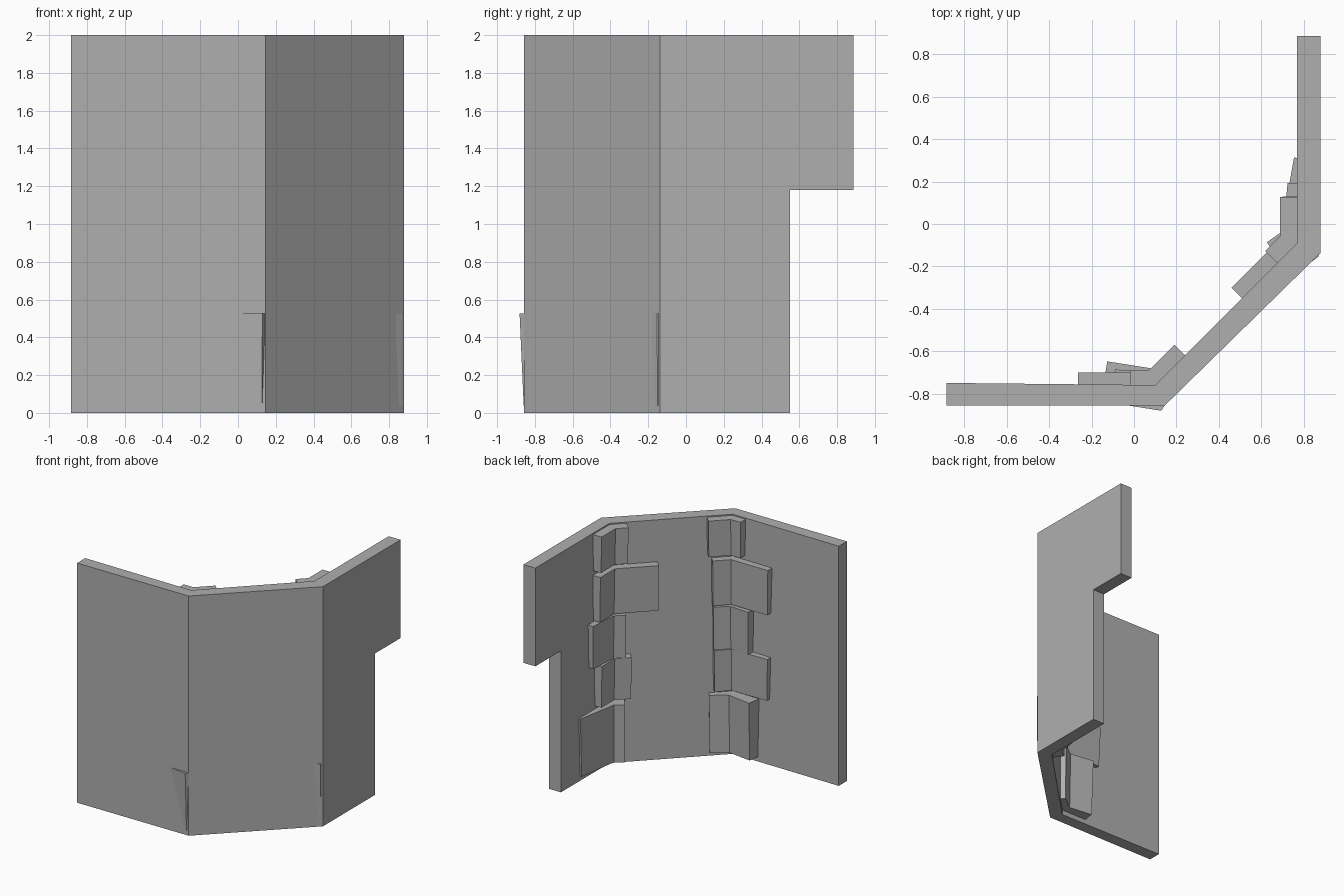
import bpy, bmesh
from math import radians
from mathutils import Vector, Matrix

if "Cube" in bpy.data.objects:
    bpy.data.objects.remove(bpy.data.objects["Cube"])

grey = bpy.data.materials.new("dark_grey")
grey.diffuse_color = (.43, .43, .43, 1)
grey.use_nodes = True
grey.node_tree.nodes["Principled BSDF"].inputs["Base Color"].default_value = grey.diffuse_color


def prism(name, bottom, top, z0, z1):
    """Solid between two matching outlines."""
    bm = bmesh.new()
    lo = [bm.verts.new((p[0], p[1], z0)) for p in bottom]
    hi = [bm.verts.new((p[0], p[1], z1)) for p in top]
    bm.faces.new(lo)
    bm.faces.new(hi)
    n = len(lo)
    for i in range(n):
        j = (i + 1) % n
        bm.faces.new((lo[i], lo[j], hi[j], hi[i]))
    bmesh.ops.recalc_face_normals(bm, faces=bm.faces)
    mesh = bpy.data.meshes.new(name)
    bm.to_mesh(mesh)
    bm.free()
    mesh.materials.append(grey)
    ob = bpy.data.objects.new(name, mesh)
    bpy.context.collection.objects.link(ob)
    return ob


# Three-sided wall
outline = [(-.885, -.857), (.145, -.857), (.88, -.137), (.88, .887),
           (.77, .887), (.77, -.09), (.10, -.76), (-.885, -.75)]
wall = prism("bent_wall", outline, outline, 0, 2)

# Notch below the overhanging end
box = [(.6, .55), (1.1, .55), (1.1, 1.1), (.6, 1.1)]
cutter = prism("notch_cutter", box, box, -.2, 1.18)
cutter.hide_render = True
mod = wall.modifiers.new("notch", 'BOOLEAN')
mod.operation = 'DIFFERENCE'
mod.solver = 'EXACT'
mod.object = cutter
bpy.context.view_layer.objects.active = wall
bpy.ops.object.modifier_apply(modifier="notch")
bpy.data.objects.remove(cutter)


def bent_outline(corner, straight, diag, n1, n2, a, b, inner, outer, yaw):
    """L-shaped block outline; outer = depth at straight end, bend, diagonal end."""
    rot = Matrix.Rotation(radians(yaw), 2)
    miter = (n1 + n2) / (1 + n1.dot(n2))
    pin = miter * -inner
    e1, e2 = pin + straight * a, pin + diag * b
    pts = [e1, pin, e2, e2 + n2 * (inner + outer[2]), miter * outer[1],
           e1 + n1 * (inner + outer[0])]
    return [corner + rot @ p for p in pts]


# Corner stones: straight arm, diagonal arm, inner offset, top depths, low depths, yaw
rows = [(1.685, 1.99), (1.27, 1.65), (.90, 1.26), (.55, .90), (.04, .525)]
flat = (.05, .05, .05)
near = [(.09, .17, .07, flat, flat, 0), (.34, .14, .06, flat, flat, 0),
        (.17, .13, .06, flat, flat, -4), (.33, .13, .055, flat, flat, 1),
        (.21, .15, .075, (.115, .115, .02), (.09, .095, .02), -9)]
side = [(.185, .10, .08, flat, flat, 0), (.19, .34, .07, flat, flat, 0),
        (.25, .09, .07, flat, flat, -5), (.17, .13, .07, flat, flat, 0),
        (.36, .08, .085, (.02, .11, .115), (.02, .108, .112), -10)]
d = Vector((1, 1)).normalized()
n = Vector((1, -1)).normalized()
columns = [
    ("front_corner_stone", Vector((.10, -.76)), Vector((-1, 0)), d, Vector((0, -1)), near),
    ("side_corner_stone", Vector((.77, -.09)), Vector((0, 1)), -d, Vector((1, 0)), side)]
for name, corner, straight, diag, n1, stones in columns:
    for i, ((z0, z1), (a, b, inner, up, down, yaw)) in enumerate(zip(rows, stones)):
        top = bent_outline(corner, straight, diag, n1, n, a, b, inner, up, yaw)
        low = bent_outline(corner, straight, diag, n1, n, a * .98, b,
                           inner - .01, down, yaw * .85)
        prism(f"{name}_{i + 1}", low, top, z0, z1)
